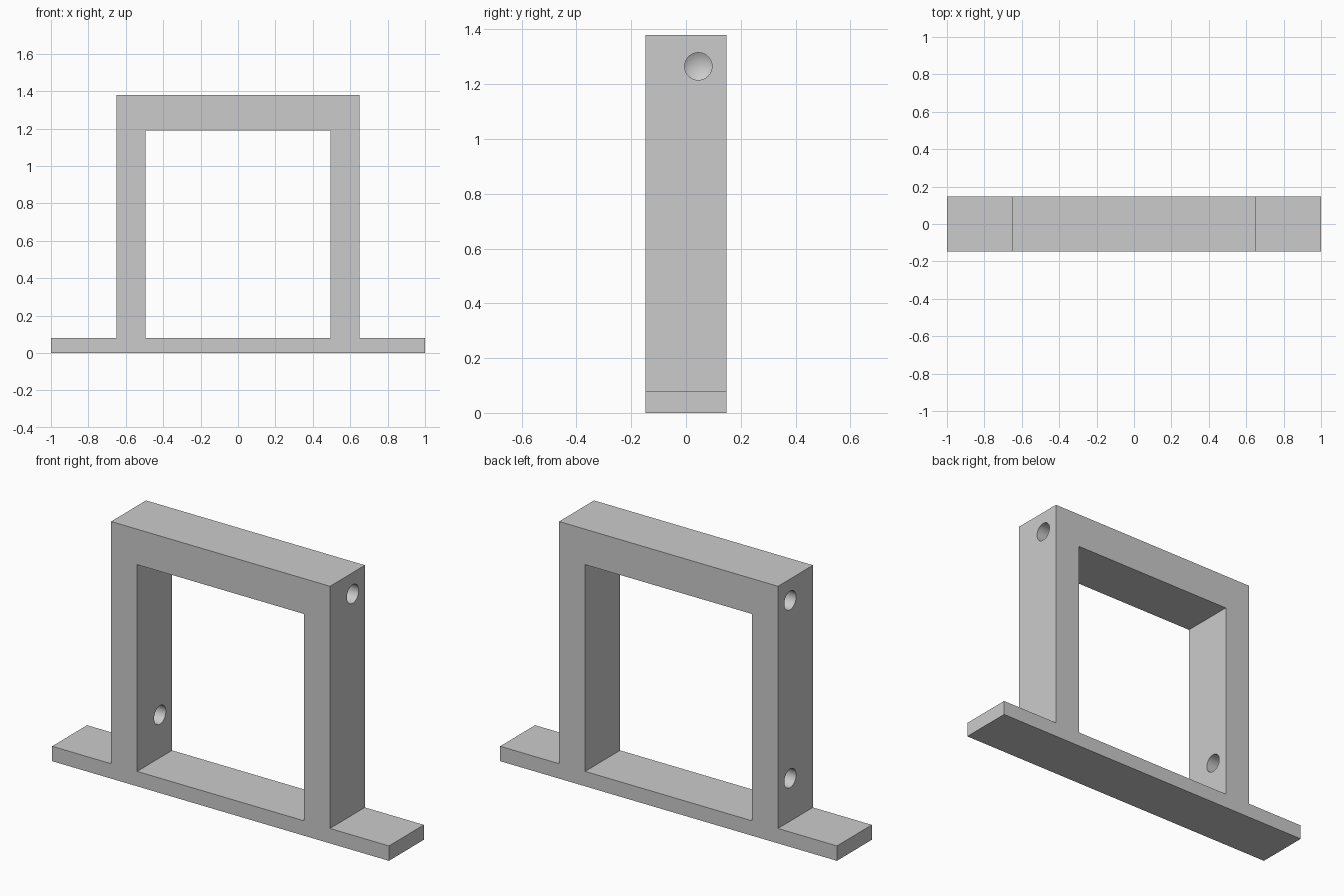
import bpy
import bmesh
import math
from mathutils import Matrix, Vector

cube = bpy.data.objects.get("Cube")
if cube:
    bpy.data.objects.remove(cube, do_unlink=True)

DEPTH = 0.296          # front to back
BASE_H = 0.08          # base thickness
OUTER, INNER = 0.65, 0.495
TOP, WINDOW_TOP = 1.38, 1.19
SIDE_Y = 0.045         # offset of the holes in the uprights

grey = bpy.data.materials.new("plain grey")
grey.use_nodes = True
colour = (0.6, 0.6, 0.6, 1)
grey.diffuse_color = colour
grey.node_tree.nodes["Principled BSDF"].inputs["Base Color"].default_value = colour


def make_object(name, bm):
    bmesh.ops.recalc_face_normals(bm, faces=bm.faces)
    mesh = bpy.data.meshes.new(name)
    bm.to_mesh(mesh)
    bm.free()
    mesh.materials.append(grey)
    obj = bpy.data.objects.new(name, mesh)
    bpy.context.collection.objects.link(obj)
    return obj


def extruded(name, outline, depth):
    """Extrude an x-z outline along y, centred on y = 0."""
    bm = bmesh.new()
    face = bm.faces.new([bm.verts.new((x, -depth / 2, z)) for x, z in outline])
    result = bmesh.ops.extrude_face_region(bm, geom=[face])
    verts = [v for v in result["geom"] if isinstance(v, bmesh.types.BMVert)]
    bmesh.ops.translate(bm, verts=verts, vec=(0, depth, 0))
    return make_object(name, bm)


def drill(name, centre, direction, radius, length, tip=0.0):
    """Cylinder along a direction, with an optional pointed far end."""
    bm = bmesh.new()
    bmesh.ops.create_cone(bm, cap_ends=True, segments=64, radius1=radius,
                          radius2=radius, depth=length)
    if tip:
        end = max(bm.faces, key=lambda f: f.calc_center_median().z)
        point = bmesh.ops.poke(bm, faces=[end])["verts"][0]
        point.co.z += tip
    turn = Vector(direction).to_track_quat("Z", "Y").to_matrix().to_4x4()
    bm.transform(Matrix.Translation(centre) @ turn)
    return make_object(name, bm)


# Bracket: flat feet with a raised frame
half = [(1, 0), (1, BASE_H), (OUTER, BASE_H), (OUTER, TOP)]
bracket = extruded("bracket", half + [(-x, z) for x, z in reversed(half)], DEPTH)

# Window through the frame
cutters = [extruded("window_cutter", [(-INNER, BASE_H), (INNER, BASE_H),
                                      (INNER, WINDOW_TOP), (-INNER, WINDOW_TOP)], 1)]

# Mirrored holes: foot bolts, through holes and pointed blind holes
for side, s in (("left", 1), ("right", -1)):
    cutters += [
        drill(side + "_foot_cutter", (s * 0.825, 0, 0.04), (0, 0, 1), 0.067, 0.3),
        drill(side + "_lower_cutter", (s * 0.57, SIDE_Y, 0.31), (-s, 0, 0), 0.05, 0.3),
        drill(side + "_upper_cutter", (s * 0.57, SIDE_Y, 1.265), (-s, 0, 0),
              0.05, 0.4, tip=0.03),
    ]

for cutter in cutters:
    cutter.hide_render = True
    cut = bracket.modifiers.new(cutter.name, "BOOLEAN")
    cut.operation = "DIFFERENCE"
    cut.solver = "EXACT"
    cut.object = cutter

# Apply the cuts and drop the cutters
bpy.context.view_layer.update()
graph = bpy.context.evaluated_depsgraph_get()
finished = bpy.data.meshes.new_from_object(bracket.evaluated_get(graph))
bracket.modifiers.clear()
bracket.data = finished
for cutter in cutters:
    bpy.data.objects.remove(cutter, do_unlink=True)

# Smooth hole walls, sharp edges
bpy.ops.object.select_all(action="DESELECT")
bracket.select_set(True)
bpy.context.view_layer.objects.active = bracket
bpy.ops.object.shade_smooth_by_angle(angle=math.radians(30))
